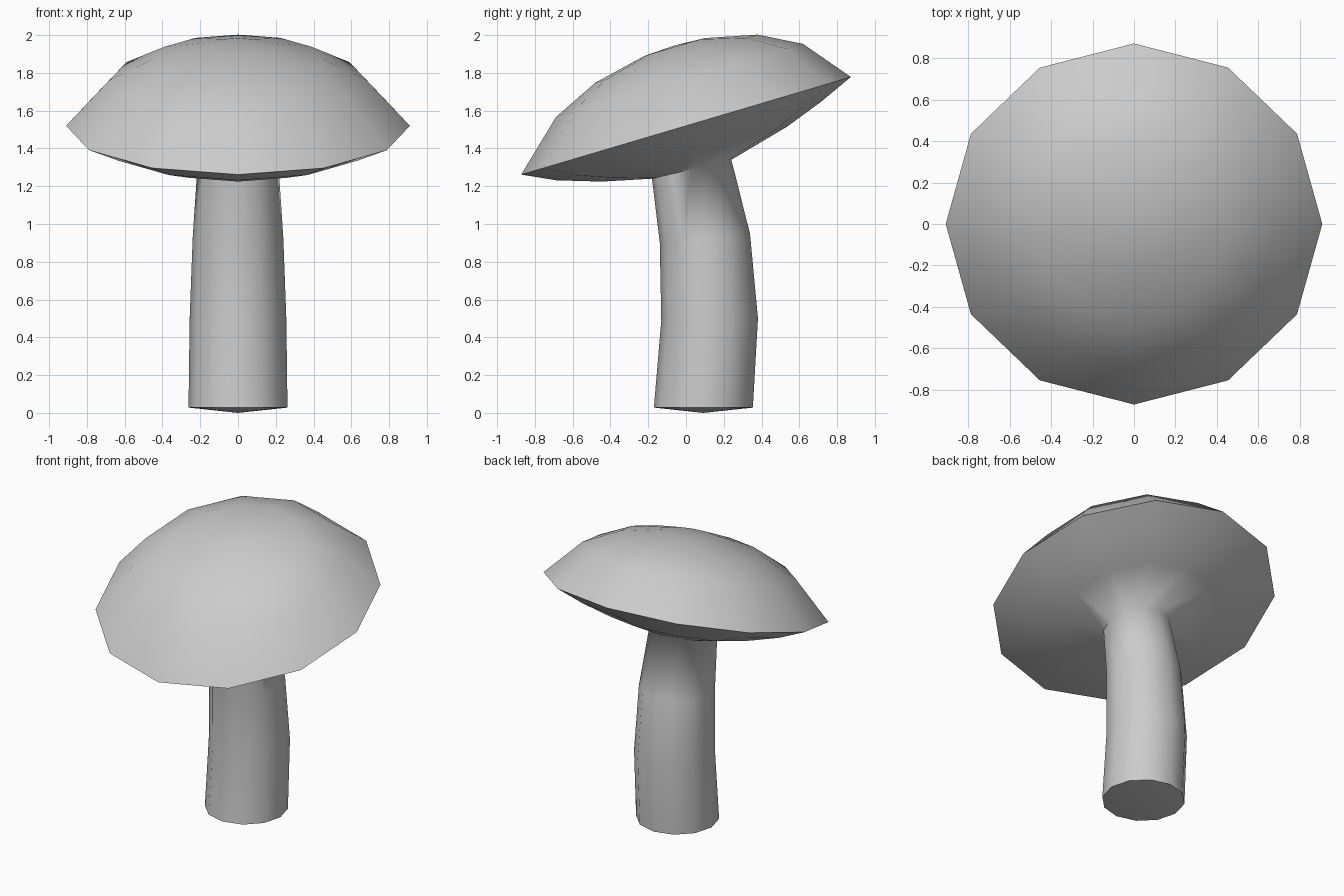
import bpy, bmesh
from math import sin, cos, pi, radians

if "Cube" in bpy.data.objects:
    bpy.data.objects.remove(bpy.data.objects["Cube"])

SIDES = 12
TILT = radians(16.5)


def cap_ring(u, h, r):
    """Ring in the tilted cap frame: offset u, height h, radius r."""
    return (u * cos(TILT) - h * sin(TILT),
            1.52 + u * sin(TILT) + h * cos(TILT), r, TILT)


# Ring list from stem foot to cap crown: y, z, radius, tilt
rings = [
    (0.092, 0.028, 0.262, 0.0),
    (0.125, 0.495, 0.256, 0.02),
    (0.10, 0.925, 0.24, 0.10),
    (0.03, 1.29, 0.216, 0.234),
    # cap underside
    cap_ring(0.0, -0.157, 0.51),
    cap_ring(-0.01, -0.082, 0.73),
    # rim and dome
    cap_ring(0.0, 0.0, 0.91),
    cap_ring(0.035, 0.24, 0.682),
    cap_ring(0.052, 0.355, 0.448),
    cap_ring(0.06, 0.417, 0.167),
]

bm = bmesh.new()
loops = []
for y, z, r, t in rings:
    loops.append([bm.verts.new((r * cos(a), y + r * sin(a) * cos(t), z + r * sin(a) * sin(t)))
                  for a in (2 * pi * i / SIDES for i in range(SIDES))])

for lo, hi in zip(loops, loops[1:]):
    for i in range(SIDES):
        j = (i + 1) % SIDES
        bm.faces.new((lo[i], lo[j], hi[j], hi[i]))

# Slightly domed foot and crown
foot = bm.verts.new((0, 0.092, 0))
y, z, _, _ = cap_ring(0.06, 0.425, 0)
crown = bm.verts.new((0, y, z))
for i in range(SIDES):
    j = (i + 1) % SIDES
    bm.faces.new((foot, loops[0][j], loops[0][i]))
    bm.faces.new((crown, loops[-1][i], loops[-1][j]))

bmesh.ops.recalc_face_normals(bm, faces=bm.faces)
mesh = bpy.data.meshes.new("mushroom")
bm.to_mesh(mesh)
bm.free()

mushroom = bpy.data.objects.new("mushroom", mesh)
bpy.context.collection.objects.link(mushroom)
bpy.context.view_layer.objects.active = mushroom
mushroom.select_set(True)
bpy.ops.object.shade_smooth_by_angle(angle=radians(80))
